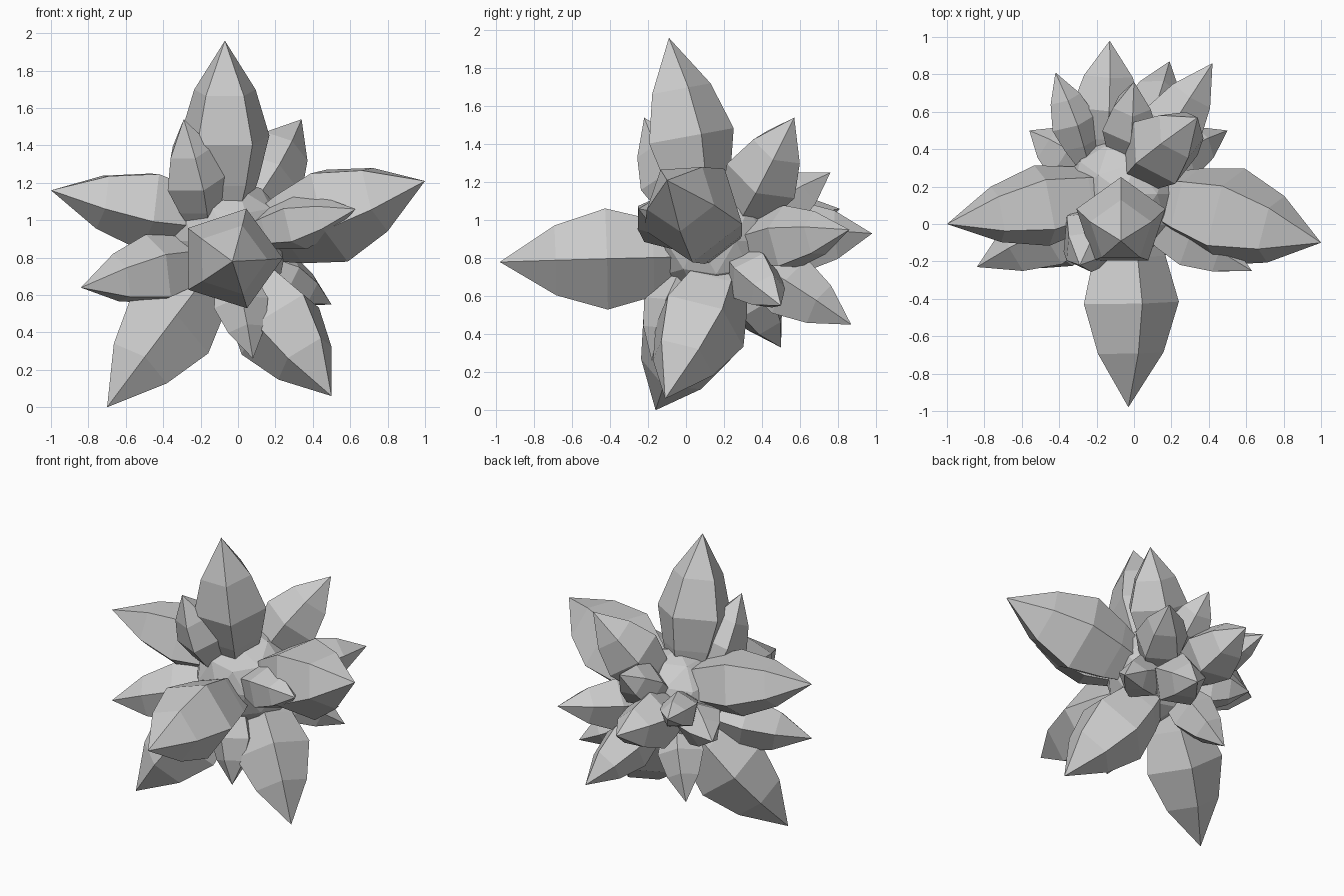
import bpy
import bmesh
import math
from mathutils import Vector

cube = bpy.data.objects.get("Cube")
if cube:
    bpy.data.objects.remove(cube, do_unlink=True)

# One flat grey for the whole cluster
stone = bpy.data.materials.new("pale_grey_stone")
stone.use_nodes = True
GREY = (0.6, 0.6, 0.6, 1)
stone.diffuse_color = GREY
stone.node_tree.nodes["Principled BSDF"].inputs["Base Color"].default_value = GREY

SIDES = 5
# Crystal profile: fraction of the length, fraction of the widest radius
PROFILE = [(0.05, 0.4), (0.28, 0.76), (0.5, 1.0), (0.74, 0.69)]


def finish(name, bm):
    bmesh.ops.recalc_face_normals(bm, faces=bm.faces)
    mesh = bpy.data.meshes.new(name)
    bm.to_mesh(mesh)
    bm.free()
    mesh.materials.append(stone)
    obj = bpy.data.objects.new(name, mesh)
    bpy.context.collection.objects.link(obj)
    return obj


def crystal(name, tip, root, radius, ridge=(0.1, 0.2, 1)):
    """Five-sided crystal from its root to its tip, one ridge facing 'ridge'."""
    tip, root, ridge = Vector(tip), Vector(root), Vector(ridge)
    axis = tip - root
    direction = axis.normalized()
    u = (ridge - direction * ridge.dot(direction)).normalized()
    v = direction.cross(u)
    bm = bmesh.new()
    rings = []
    for along, width in PROFILE:
        ring = []
        for i in range(SIDES):
            a = math.tau * i / SIDES
            offset = (u * math.cos(a) + v * math.sin(a)) * radius * width
            ring.append(bm.verts.new(root + axis * along + offset))
        rings.append(ring)
    point = bm.verts.new(tip)
    bm.faces.new(rings[0])
    for i in range(SIDES):
        j = (i + 1) % SIDES
        for low, high in zip(rings, rings[1:]):
            bm.faces.new((low[i], low[j], high[j], high[i]))
        bm.faces.new((rings[-1][i], rings[-1][j], point))
    return finish(name, bm)


# Faceted core
bm = bmesh.new()
bmesh.ops.create_icosphere(bm, subdivisions=2, radius=0.33)
bmesh.ops.translate(bm, verts=bm.verts, vec=(-0.05, 0.16, 0.89))
finish("core", bm)

# Large crystals: tip, root, radius, ridge direction
crystal("top_crystal", (-0.07, -0.09, 1.96), (-0.07, 0.10, 0.92), 0.25, (0, 1, 0))
crystal("left_crystal", (1.0, -0.10, 1.21), (0, 0.18, 0.88), 0.28, (0, 0.55, 0.83))
crystal("right_crystal", (-1.0, 0.0, 1.16), (0.04, 0.2, 0.97), 0.23, (0, -0.59, 0.81))
crystal("front_crystal", (-0.03, -0.98, 0.78), (-0.05, 0.14, 0.81), 0.28, (0.3, 0, 0.95))
crystal("lower_right_crystal", (-0.70, -0.16, 0.0), (-0.06, 0.22, 0.84), 0.27, (0.08, 0.2, -0.16))
crystal("lower_left_crystal", (0.50, -0.11, 0.06), (-0.05, 0.24, 0.82), 0.26, (0, 0.24, -0.1))

# Small crystals filling the gaps
crystal("front_left_shard", (0.63, -0.25, 1.06), (0, 0.04, 0.91), 0.155)
crystal("front_upper_shard", (-0.29, -0.22, 1.54), (-0.16, 0.07, 0.91), 0.18)
crystal("front_right_shard", (-0.84, -0.23, 0.64), (-0.05, 0.14, 0.82), 0.2)
crystal("front_lower_shard", (0.08, -0.18, 0.26), (-0.05, 0.03, 0.82), 0.155, (1, -0.3, 0))
crystal("back_upper_left_shard", (0.34, 0.57, 1.54), (-0.03, 0.24, 0.93), 0.21)
crystal("back_left_shard", (0.42, 0.86, 0.95), (0, 0.2, 0.85), 0.18)
crystal("back_lower_left_shard", (0.50, 0.50, 0.55), (-0.02, 0.22, 0.83), 0.15)
crystal("back_lower_shard", (0.19, 0.87, 0.45), (-0.02, 0.24, 0.83), 0.18)
crystal("back_middle_shard", (-0.13, 0.98, 0.93), (-0.17, 0.26, 0.87), 0.2)
crystal("back_upper_shard", (0.0, 0.76, 1.25), (-0.05, 0.28, 0.92), 0.155)
crystal("back_right_shard", (-0.42, 0.81, 1.06), (-0.24, 0.28, 0.94), 0.13)
crystal("back_outer_right_shard", (-0.56, 0.50, 0.82), (-0.16, 0.22, 0.87), 0.16)
crystal("back_lower_right_shard", (-0.35, 0.50, 0.33), (-0.08, 0.20, 0.84), 0.16)
